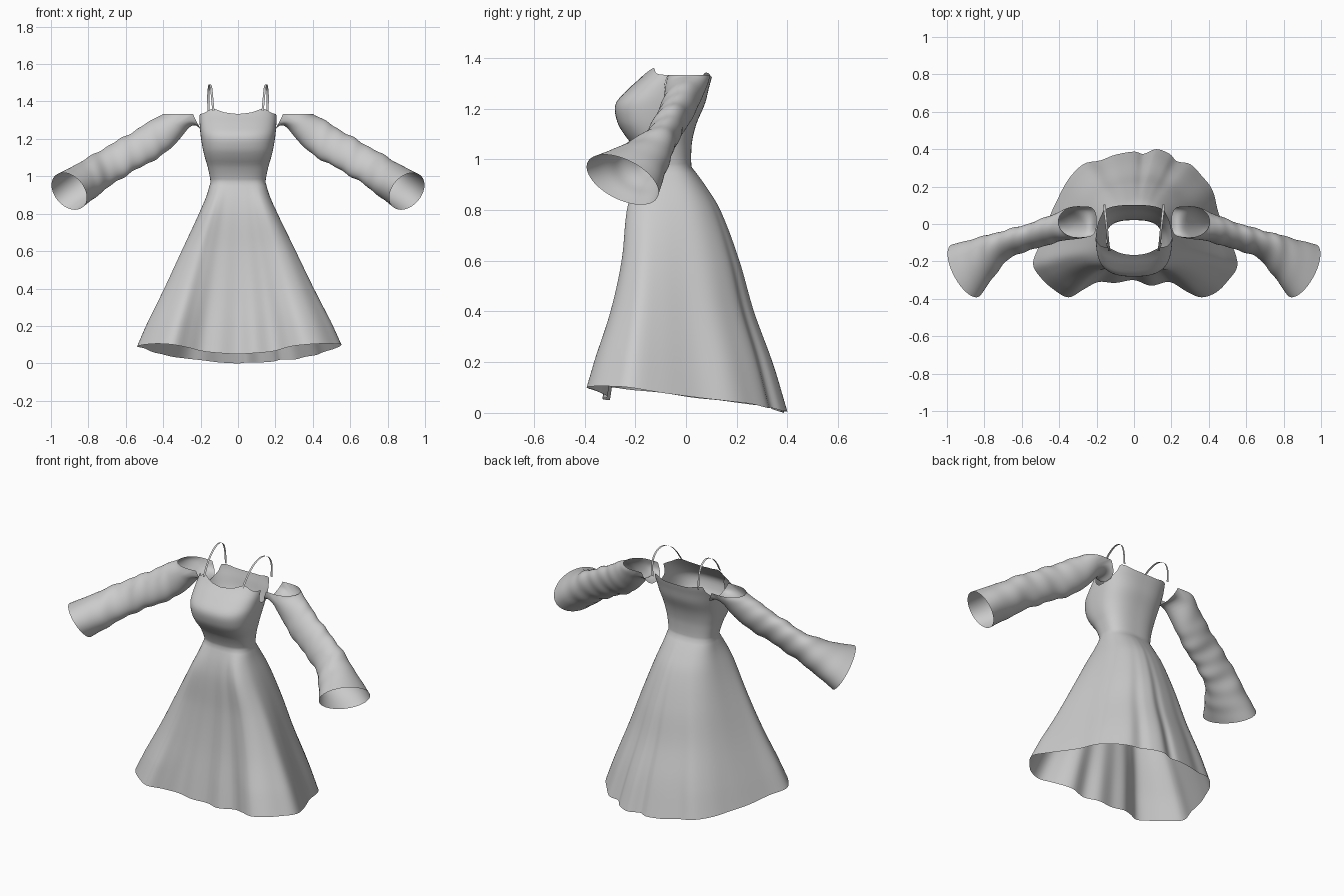
import bpy
import math
from mathutils import Vector

if "Cube" in bpy.data.objects:
    bpy.data.objects.remove(bpy.data.objects["Cube"])


def curve(keys, t):
    """Smooth interpolation through (t, value, value...) keys."""
    n = len(keys)
    i = 0
    while i < n - 2 and t > keys[i + 1][0]:
        i += 1
    t0, t1 = keys[i][0], keys[i + 1][0]
    u = min(max((t - t0) / (t1 - t0), 0), 1)
    a, b = max(i - 1, 0), min(i + 2, n - 1)
    out = []
    for k in range(1, len(keys[0])):
        p, q = keys[i][k], keys[i + 1][k]
        m0 = (q - keys[a][k]) / (t1 - keys[a][0]) * (t1 - t0)
        m1 = (keys[b][k] - p) / (keys[b][0] - t0) * (t1 - t0)
        out.append((2*u**3 - 3*u*u + 1)*p + (u**3 - 2*u*u + u)*m0
                   + (3*u*u - 2*u**3)*q + (u**3 - u*u)*m1)
    return out


def loft(name, rows, closed=True, flip=False):
    """Skin rows of points, each row a ring or an open strip."""
    n = len(rows[0])
    faces = []
    for r in range(len(rows) - 1):
        for c in range(n if closed else n - 1):
            d = (c + 1) % n
            f = (r*n + c, r*n + d, (r + 1)*n + d, (r + 1)*n + c)
            faces.append(f[::-1] if flip else f)
    me = bpy.data.meshes.new(name)
    me.from_pydata([tuple(p) for row in rows for p in row], [], faces)
    me.polygons.foreach_set("use_smooth", [True] * len(me.polygons))
    ob = bpy.data.objects.new(name, me)
    bpy.context.collection.objects.link(ob)
    return ob


# Hem outline, counter-clockwise from the front centre
HEM = [(0, -.30, .05), (.09, -.33, .055), (.19, -.31, .065), (.28, -.36, .09),
       (.36, -.392, .1), (.44, -.365, .105), (.505, -.30, .105), (.553, -.22, .1),
       (.52, -.10, .08), (.455, .05, .06), (.42, .18, .045), (.36, .26, .035),
       (.30, .32, .02), (.23, .335, .02), (.19, .375, .01), (.12, .40, .005),
       (.05, .375, .005), (0, .387, 0), (-.10, .37, .005), (-.18, .34, .015),
       (-.27, .32, .025), (-.35, .24, .035), (-.41, .13, .05), (-.455, .03, .06),
       (-.50, -.10, .08), (-.54, -.21, .09), (-.50, -.285, .1), (-.43, -.35, .105),
       (-.35, -.392, .1), (-.27, -.35, .085), (-.19, -.31, .065), (-.10, -.315, .055)]
N = len(HEM)
hem_keys = [(i, *HEM[i % N]) for i in range(-2, N + 3)]
SEG = 160
hem = [curve(hem_keys, N * i / SEG) for i in range(SEG)]
# Unfolded outline used near the waist, where the folds have not opened yet
soft = [[sum(hem[(i + j) % SEG][k] for j in range(-9, 10)) / 19 for k in range(2)]
        for i in range(SEG)]

# Bodice profile: height, half width, front y, back y
BODICE = [(.93, .15, -.185, .035), (.97, .147, -.177, .022), (1.05, .162, -.208, .022),
          (1.1, .177, -.245, .03), (1.15, .189, -.272, .045), (1.22, .2, -.277, .075),
          (1.28, .205, -.225, .09), (1.33, .207, -.17, .103), (1.37, .205, -.135, .105)]
# Skirt flare: share of the way from waist to hem
FLARE_X = [(0, 0), (.08, .06), (.19, .175), (.42, .42), (.65, .65), (.875, .88), (1, 1)]
FLARE_BACK = [(0, 0), (.07, .14), (.175, .31), (.38, .51), (.59, .66), (.79, .84), (1, 1)]
FLARE_FRONT = [(0, 0), (.1, .22), (.2, .34), (.42, .42), (.65, .6), (.875, .86), (1, 1)]
WAIST = .97


def direction(p):
    """Direction of a hem point, squared off like the bodice section."""
    a = math.atan2((p[1] + .02) / .38, p[0] / .5)
    c, s = math.cos(a), math.sin(a)
    r = (abs(c)**2.7 + abs(s)**2.7) ** (-1 / 2.7)
    return c * r, s * r


def bodice_point(c, s, z):
    w, f, b = curve(BODICE, z)
    mid, half = (f + b) / 2, (b - f) / 2
    return Vector((c * w, mid + s * half, z))


def neckline(c, s):
    """Top edge: raised at the straps, scooped at the armholes."""
    x = abs(c)
    if x > .8:
        scoop = max(0, 1 - ((s - .25) / .52) ** 2) ** .7
        if scoop > 0:
            return 1.332 - .08 * scoop
    if s < 0:
        return curve([(0, 1.333), (.35, 1.342), (.66, 1.36), (.88, 1.338), (1, 1.332)], x)[0]
    return curve([(0, 1.325), (.4, 1.328), (.72, 1.342), (.9, 1.332), (1, 1.332)], x)[0]


# Bodice and skirt in one continuous surface
dirs = [direction(p) for p in soft]
rows = []
for k in range(24):
    v = k / 24
    rows.append([bodice_point(c, s, neckline(c, s) * (1 - v) + WAIST * v) for c, s in dirs])
for k in range(41):
    v = k / 40
    fx, fb, ff = (curve(t, v)[0] for t in (FLARE_X, FLARE_BACK, FLARE_FRONT))
    fold = min(1, .15 + v)
    ring = []
    for (c, s), h, g in zip(dirs, hem, soft):
        p = bodice_point(c, s, WAIST)
        u = min(max((s + 1) / 2, 0), 1)
        u = u * u * (3 - 2 * u)
        fy = ff * (1 - u) + fb * u
        hx, hy = (g[j] + (h[j] - g[j]) * fold for j in (0, 1))
        ring.append((p.x + (hx - p.x) * fx, p.y + (hy - p.y) * fy,
                     WAIST + (h[2] - WAIST) * v))
    rows.append(ring)
loft("dress_body", rows, flip=True)

# Sleeve rings: t, centre, front half-axis, upper half-axis
SLEEVE = [(0, .302, .012, 1.332, 0, -.083, 0, .102, 0, 0),
          (.6, .333, .003, 1.297, 0, -.083, 0, .076, .01, .03),
          (1.3, .395, -.015, 1.238, 0, -.074, 0, .055, .01, .07),
          (2.2, .47, -.04, 1.184, -.01, -.068, 0, .05, .01, .08),
          (3.2, .56, -.07, 1.132, -.012, -.064, 0, .048, .012, .079),
          (4.6, .69, -.11, 1.058, -.015, -.066, .01, .048, .018, .08),
          (5.7, .785, -.168, .995, -.025, -.094, .03, .055, .025, .082),
          (7, .903, -.25, .92, -.04, -.1375, .07, .085, .035, .07)]
for side, label in ((1, "left"), (-1, "right")):
    rows = []
    for k in range(57):
        t = 7 * k / 56
        v = curve(SLEEVE, t)
        cen, fr, up = Vector(v[0:3]), Vector(v[3:6]), Vector(v[6:9])
        amp = .045 * math.sin(math.pi * min(max((t - .8) / 6, 0), 1))
        join = max(0, 1 - t / .75)
        ring = []
        for i in range(64):
            a = math.tau * i / 64
            ca, sa = math.cos(a), math.sin(a)
            # Soft cloth wrinkles around the arm
            r = 1 + amp * (math.sin(3.7 * t + 1.5 * sa + side * .4) * .7
                           + math.sin(7.1 * t + 2 * a) * .6)
            p = cen + (fr * ca + up * sa) * r
            if sa < 0 and join > 0:
                # Inner half of the opening spreads out to meet the armhole
                q = cen + fr * math.copysign(abs(ca) ** .75, ca) - up * abs(sa) ** .4
                q.z -= .08 * join * max(0, (abs(sa) - .3) / .7) ** .7
                p = p.lerp(q, join)
            ring.append((p.x * side, p.y, p.z))
        rows.append(ring)
    loft("sleeve_" + label, rows, flip=side < 0)

# Thin shoulder straps
STRAP = [(0, .132, -.145, 1.352), (1, .138, -.1, 1.418), (2, .143, -.045, 1.468),
         (3, .15, .02, 1.49), (4, .156, .075, 1.468), (5, .159, .1, 1.415),
         (6, .156, .104, 1.335)]
for side, label in ((1, "left"), (-1, "right")):
    rows = []
    for k in range(37):
        x, y, z = curve(STRAP, k / 6)
        rows.append([(side * (x + d), y, z) for d in (-.006, 0, .006)])
    loft("strap_" + label, rows, closed=False, flip=side < 0)
